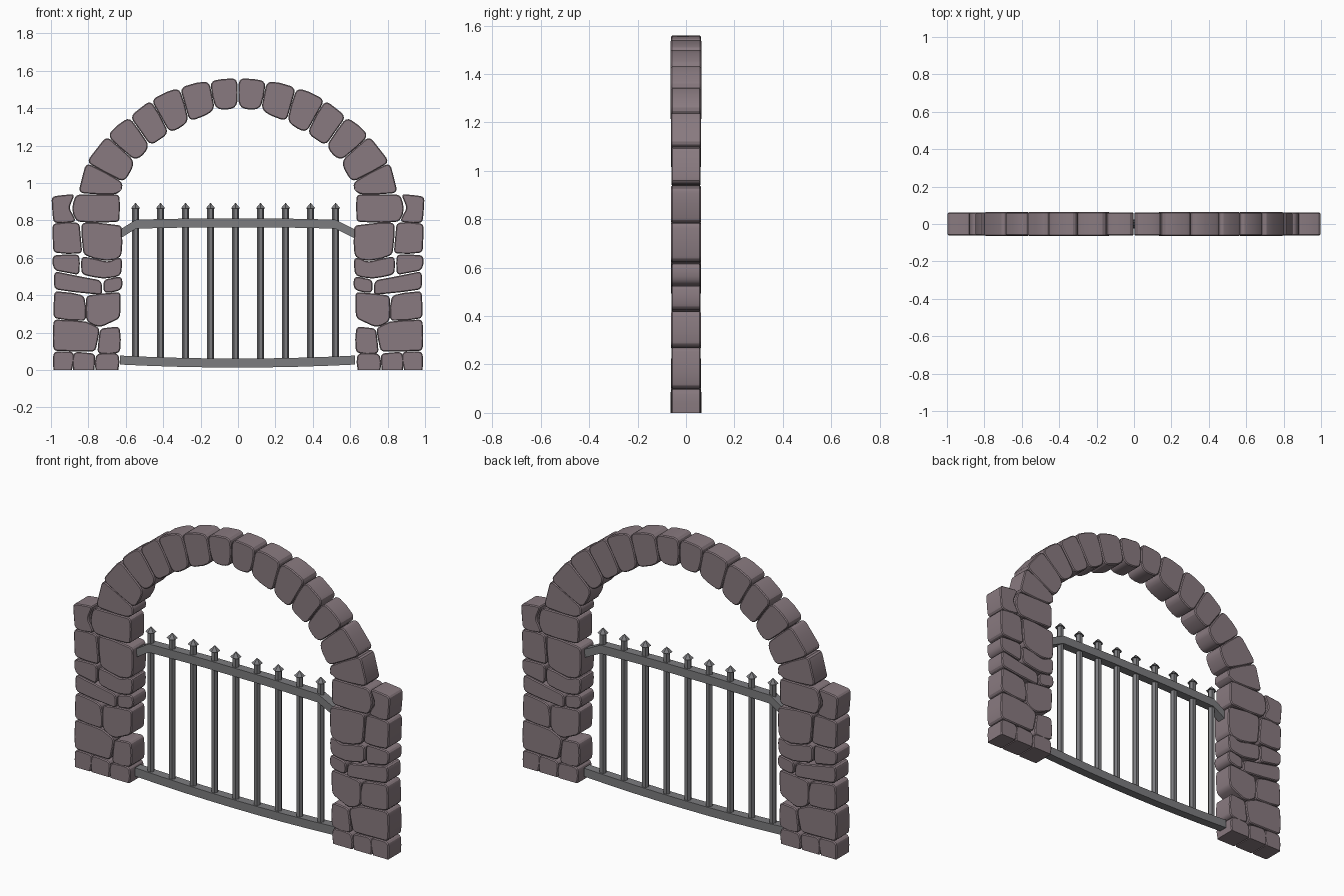
import bpy, bmesh, math, random
from mathutils import Vector, Matrix

if "Cube" in bpy.data.objects:
    bpy.data.objects.remove(bpy.data.objects["Cube"])

random.seed(4)


def material(name, col):
    m = bpy.data.materials.new(name)
    m.diffuse_color = (*col, 1)
    m.use_nodes = True
    m.node_tree.nodes["Principled BSDF"].inputs["Base Color"].default_value = m.diffuse_color
    return m


STONE = material("stone", (0.25, 0.195, 0.215))
IRON = material("iron", (0.2, 0.2, 0.21))


def finish(name, bm, mat, mirror=False, smooth=False):
    bmesh.ops.recalc_face_normals(bm, faces=bm.faces)
    me = bpy.data.meshes.new(name)
    bm.to_mesh(me)
    bm.free()
    ob = bpy.data.objects.new(name, me)
    bpy.context.collection.objects.link(ob)
    me.materials.append(mat)
    if mirror:
        ob.modifiers.new("mirror", 'MIRROR').use_mirror_merge = False
    if smooth:
        bpy.ops.object.select_all(action='DESELECT')
        ob.select_set(True)
        bpy.context.view_layer.objects.active = ob
        bpy.ops.object.shade_smooth_by_angle(angle=math.radians(25))
    return ob


def prism(bm, pts, d):
    """Extrude an xz outline to y = -d..d."""
    f = bm.faces.new([bm.verts.new((x, -d, z)) for x, z in pts])
    r = bmesh.ops.extrude_face_region(bm, geom=[f])
    bmesh.ops.translate(bm, vec=(0, 2 * d, 0),
                        verts=[v for v in r["geom"] if isinstance(v, bmesh.types.BMVert)])


def stone(name, corners, radius=0.022):
    """Rough block: slightly bulged outline, rounded corners, chamfered faces."""
    c = sum((Vector(p) for p in corners), Vector((0, 0))) / len(corners)
    pts = []
    for i, p in enumerate(corners):
        a, b = Vector(p), Vector(corners[(i + 1) % len(corners)])
        a2 = a - (a - c).normalized() * 0.004
        t = random.uniform(0.4, 0.6)
        mid = a.lerp(b, t)
        n = Vector((b.y - a.y, a.x - b.x)).normalized()
        if n.dot(mid - c) < 0:
            n = -n
        mid += n * random.uniform(-0.003, 0.004)
        pts += [a2, mid]
    pts = [(min(p.x, 1.0), 0 if p.y < 0.012 else p.y) for p in pts]
    bm = bmesh.new()
    prism(bm, pts, random.uniform(0.059, 0.064))
    bmesh.ops.recalc_face_normals(bm, faces=bm.faces)
    # round the upright corners, except those on the ground
    edges = [e for e in bm.edges if abs(e.verts[0].co.y - e.verts[1].co.y) > 0.01
             and e.verts[0].co.z > 0.01 and e.calc_face_angle(0) > 0.5]
    bmesh.ops.bevel(bm, geom=edges, offset=radius, segments=3, profile=0.5,
                    affect='EDGES', clamp_overlap=True)
    # chamfer the front and back rims
    edges = [e for e in bm.edges if abs(e.verts[0].co.y - e.verts[1].co.y) < 0.001
             and max(v.co.z for v in e.verts) > 0.01]
    bmesh.ops.bevel(bm, geom=edges, offset=0.005, segments=1,
                    affect='EDGES', clamp_overlap=True)
    finish(name, bm, STONE, mirror=True, smooth=True)


# pillar stones (one side, mirrored), outer edge first
pillar = [
    [(1.0, .93), (.87, .945), (.90, .865), (.862, .79), (.99, .785)],
    [(.87, .94), (.63, .94), (.63, .79), (.865, .79), (.89, .865)],
    [(.995, .785), (.845, .79), (.83, .62), (.99, .625)],
    [(.84, .79), (.618, .775), (.62, .605), (.70, .58), (.83, .615)],
    [(.995, .615), (.845, .62), (.845, .505), (.985, .53)],
    [(.84, .61), (.69, .58), (.618, .605), (.622, .505), (.72, .485), (.84, .51)],
    [(.985, .53), (.728, .48), (.722, .40), (.985, .43)],
    [(.722, .485), (.62, .505), (.62, .425), (.722, .41)],
    [(.985, .425), (.82, .40), (.81, .26), (.99, .275)],
    [(.815, .40), (.625, .42), (.628, .275), (.735, .225), (.815, .26)],
    [(.99, .272), (.81, .262), (.735, .225), (.76, .095), (.99, .10)],
    [(.74, .225), (.63, .235), (.628, .09), (.755, .085)],
    [(.99, .10), (.875, .10), (.885, 0), (.99, 0)],
    [(.88, .10), (.76, .09), (.765, 0), (.885, 0)],
    [(.76, .09), (.635, .09), (.637, 0), (.765, 0)],
]
for i, q in enumerate(pillar):
    stone(f"pillar_stone_{i + 1}", q, 0.02)

# arch stones between successive joints (outer x, z, inner x, z)
joints = [(.003, 1.565, .003, 1.40), (.152, 1.548, .12, 1.39), (.313, 1.512, .26, 1.325),
          (.468, 1.447, .366, 1.265), (.582, 1.357, .468, 1.195), (.703, 1.255, .548, 1.115),
          (.815, 1.112, .607, 1.0), (.858, .945, .635, .937)]
for i, (a, b) in enumerate(zip(joints, joints[1:])):
    stone(f"arch_stone_{i + 1}", [a[:2], b[:2], b[2:], a[2:]], 0.03)


# gate rails
def rail(name, centre_line, h=0.024, d=0.025):
    bm = bmesh.new()
    prism(bm, [(x, z + h) for x, z in centre_line] +
          [(x, z - h) for x, z in reversed(centre_line)], d)
    finish(name, bm, IRON)


rail("bottom_rail", [(-.63 + 1.255 * i / 8, .037 + .016 * (i / 4 - 1) ** 2) for i in range(9)])
rail("top_rail", [(-.625, .73), (-.545, .78), (-.2, .787), (.18, .787), (.52, .78), (.62, .73)])

# gate bars with pointed caps
for i in range(9):
    x = -0.013 + 0.1337 * (i - 4)
    bm = bmesh.new()
    bmesh.ops.create_cone(bm, cap_ends=True, segments=6, radius1=.019, radius2=.019, depth=.82,
                          matrix=Matrix.Translation((x, 0, .46)) @ Matrix.Rotation(math.pi / 6, 4, 'Z'))
    bmesh.ops.create_cone(bm, cap_ends=True, segments=6, radius1=.029, radius2=.002, depth=.028,
                          matrix=Matrix.Translation((x, 0, .878)))
    finish(f"gate_bar_{i + 1}", bm, IRON)
